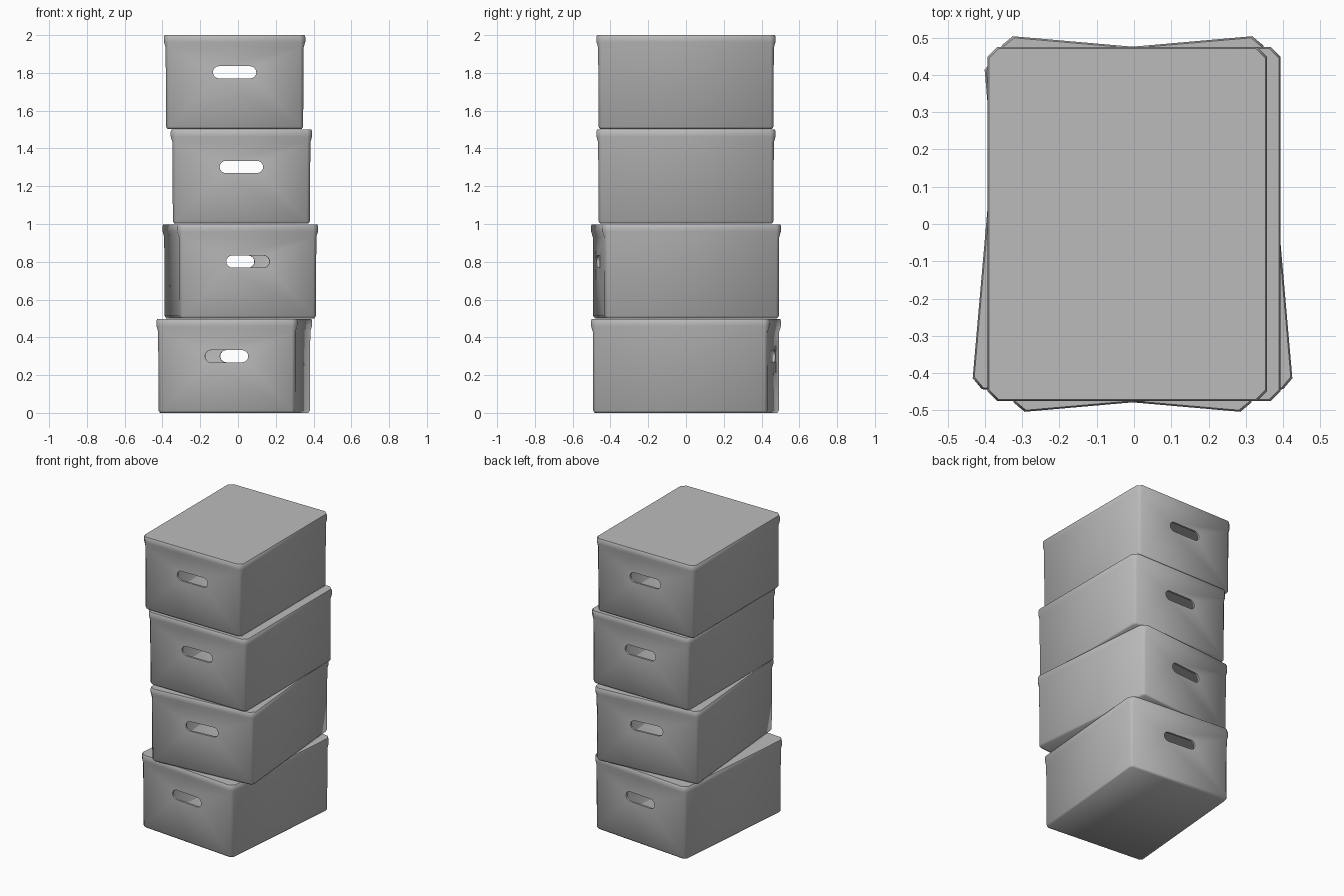
import bpy, bmesh, math
from mathutils import Matrix

cube = bpy.data.objects.get("Cube")
if cube:
    bpy.data.objects.remove(cube, do_unlink=True)

grey = bpy.data.materials.new("light_grey")
grey.use_nodes = True
colour = (0.5, 0.5, 0.5, 1)
grey.diffuse_color = colour
grey.node_tree.nodes["Principled BSDF"].inputs["Base Color"].default_value = colour

HALF_X, HALF_Y, HEIGHT = 0.375, 0.475, 0.497
# (inset from rim, corner chamfer, height), from the floor up to the lid
PROFILE = [(0.02, 0.015, 0), (0.012, 0.016, 0.012), (0.01, 0.016, 0.43),
           (0.001, 0.025, 0.46), (0, 0.027, 0.485), (0.004, 0.027, HEIGHT)]


def ring(bm, inset, chamfer, z):
    """Rectangle with cut corners, counter-clockwise."""
    x, y = HALF_X - inset, HALF_Y - inset
    pts = []
    for sx, sy in ((1, -1), (1, 1), (-1, 1), (-1, -1)):
        corner = [(sx * (x - chamfer), sy * y), (sx * x, sy * (y - chamfer))]
        pts += corner if sx * sy < 0 else corner[::-1]
    return [bm.verts.new((px, py, z)) for px, py in pts]


def finish(bm, name):
    bmesh.ops.recalc_face_normals(bm, faces=bm.faces)
    mesh = bpy.data.meshes.new(name)
    bm.to_mesh(mesh)
    bm.free()
    obj = bpy.data.objects.new(name, mesh)
    bpy.context.collection.objects.link(obj)
    return obj


def slot_cutter():
    """Long bar with rounded ends that opens both handles."""
    bm = bmesh.new()
    r, reach, steps = 0.0325, 0.0825, 8
    pts = []
    for side, start in ((1, -90), (-1, 90)):
        for i in range(steps + 1):
            a = math.radians(start + 180 * i / steps)
            pts.append((side * reach + r * math.cos(a), 0.3 + r * math.sin(a)))
    face = bm.faces.new([bm.verts.new((x, -1, z)) for x, z in pts])
    new = bmesh.ops.extrude_face_region(bm, geom=[face])["geom"]
    bmesh.ops.translate(bm, vec=(0, 2, 0),
                        verts=[v for v in new if isinstance(v, bmesh.types.BMVert)])
    obj = finish(bm, "handle_cutter")
    obj.hide_render = True
    return obj


def make_box(name, cutter):
    # Closed outer skin
    bm = bmesh.new()
    rings = [ring(bm, *p) for p in PROFILE]
    for low, high in zip(rings, rings[1:]):
        for i in range(len(low)):
            j = (i + 1) % len(low)
            bm.faces.new((low[i], low[j], high[j], high[i]))
    bm.faces.new(rings[0][::-1])
    bm.faces.new(rings[-1])
    obj = finish(bm, name)
    obj.data.materials.append(grey)
    # Hollow it, then open the handles
    shell = obj.modifiers.new("wall", "SOLIDIFY")
    shell.thickness = 0.015
    shell.offset = -1
    cut = obj.modifiers.new("handles", "BOOLEAN")
    cut.operation = "DIFFERENCE"
    cut.solver = "EXACT"
    cut.object = cutter
    graph = bpy.context.evaluated_depsgraph_get()
    mesh = bpy.data.meshes.new_from_object(obj.evaluated_get(graph))
    obj.modifiers.clear()
    obj.data = mesh
    mesh.name = name
    mesh.materials.clear()
    mesh.materials.append(grey)
    for p in mesh.polygons:
        p.material_index = 0
    bpy.ops.object.select_all(action="DESELECT")
    obj.select_set(True)
    bpy.context.view_layer.objects.active = obj
    bpy.ops.object.shade_smooth_by_angle(angle=math.radians(62))
    return obj


# Stack, from the floor up: sideways shift and turn
cutter = slot_cutter()
stack = [("bottom_box", -0.02, -5), ("lower_middle_box", 0.012, 5),
         ("upper_middle_box", 0.018, 0), ("top_box", -0.018, 0)]
for level, (name, shift, turn) in enumerate(stack):
    box = make_box(name, cutter)
    box.matrix_world = (Matrix.Translation((shift, 0, level * 0.501))
                        @ Matrix.Rotation(math.radians(turn), 4, "Z"))
bpy.data.objects.remove(cutter, do_unlink=True)
